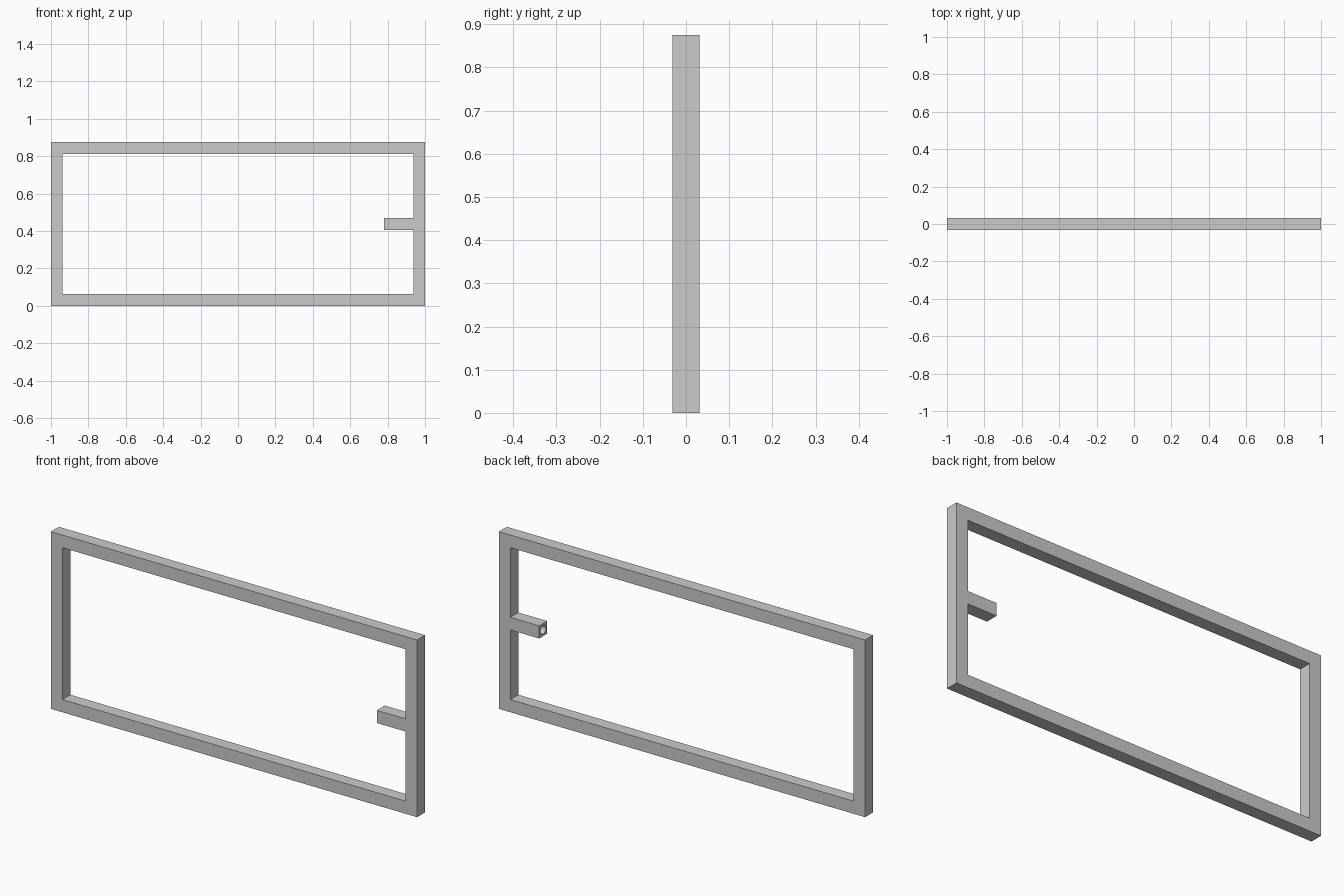
import bpy, bmesh, math

if "Cube" in bpy.data.objects:
    bpy.data.objects.remove(bpy.data.objects["Cube"])

T = 0.0625           # square tube thickness
H = 0.875            # frame height
HALF = T / 2


def finish(bm, name):
    bmesh.ops.recalc_face_normals(bm, faces=bm.faces)
    mesh = bpy.data.meshes.new(name)
    bm.to_mesh(mesh)
    bm.free()
    obj = bpy.data.objects.new(name, mesh)
    bpy.context.collection.objects.link(obj)
    return obj


def skin(bm, rings, closed=False):
    """Join successive point rings with quads; return the vertex rings."""
    vs = [[bm.verts.new(p) for p in r] for r in rings]
    n = len(vs[0])
    pairs = list(zip(vs, vs[1:])) + ([(vs[-1], vs[0])] if closed else [])
    for a, b in pairs:
        for i in range(n):
            j = (i + 1) % n
            bm.faces.new((a[i], a[j], b[j], b[i]))
    return vs


# Rectangular frame: mitred rings, outer front > outer back > inner back > inner front
def rect(inset, y):
    x, z0, z1 = 1 - inset, inset, H - inset
    return [(-x, y, z0), (x, y, z0), (x, y, z1), (-x, y, z1)]


bm = bmesh.new()
skin(bm, [rect(0, -HALF), rect(0, HALF), rect(T, HALF), rect(T, -HALF)], closed=True)
finish(bm, "frame")

# Short square peg on the right upright, with a round socket in its free end
SIDES, RADIUS, DEPTH = 16, 0.021, 0.14
X0, X1, ZC = 0.78, 1 - T, 0.4375


def ring(x, r, square):
    pts = []
    for i in range(SIDES):
        a = math.tau * i / SIDES
        c, s = math.cos(a), math.sin(a)
        k = r / max(abs(c), abs(s)) if square else r
        pts.append((x, c * k, ZC + s * k))
    return pts


bm = bmesh.new()
vs = skin(bm, [ring(X1, HALF, True), ring(X0, HALF, True),
               ring(X0, RADIUS, False), ring(X0 + DEPTH, RADIUS, False)])
bm.faces.new(vs[0])
bm.faces.new(vs[-1])
peg = finish(bm, "socket_peg")

# Smooth socket wall, sharp edges elsewhere
bpy.context.view_layer.objects.active = peg
peg.select_set(True)
bpy.ops.object.shade_smooth_by_angle(angle=math.radians(30))
